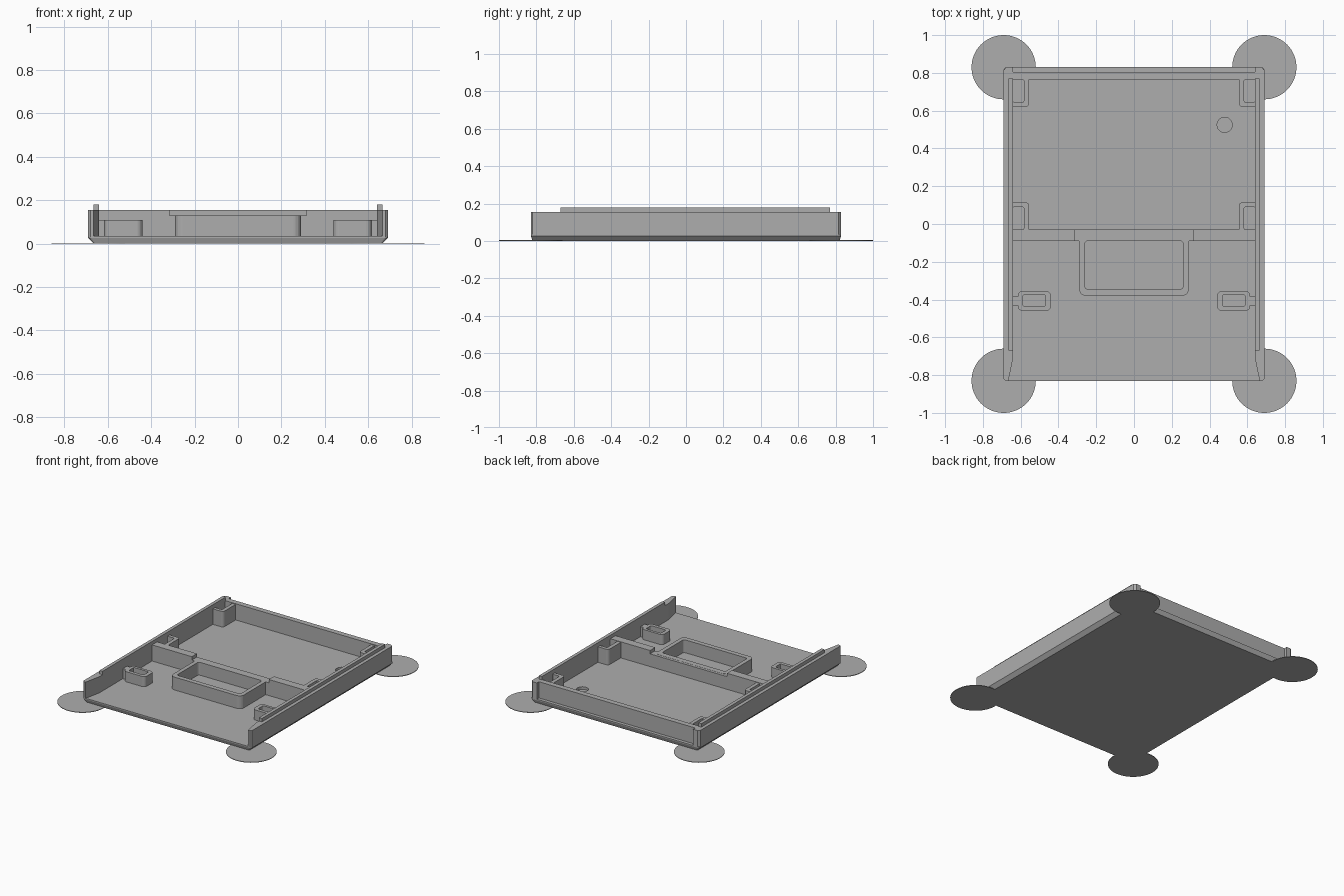
import bpy, bmesh
from math import cos, sin, pi

cube = bpy.data.objects.get("Cube")
if cube:
    bpy.data.objects.remove(cube)

grey = bpy.data.materials.new("plain_grey")
grey.use_nodes = True
grey.diffuse_color = (0.42, 0.42, 0.42, 1)
grey.node_tree.nodes["Principled BSDF"].inputs["Base Color"].default_value = (0.42, 0.42, 0.42, 1)

FLOOR, RIM = 0.035, 0.155


def finish(name, bm):
    bmesh.ops.recalc_face_normals(bm, faces=bm.faces)
    mesh = bpy.data.meshes.new(name)
    bm.to_mesh(mesh)
    bm.free()
    mesh.materials.append(grey)
    obj = bpy.data.objects.new(name, mesh)
    bpy.context.collection.objects.link(obj)
    return obj


def rect(x0, x1, y0, y1, r=0.0, n=5):
    """Rectangle outline, with rounded corners when r is set."""
    if not r:
        return [(x0, y0), (x1, y0), (x1, y1), (x0, y1)]
    corners = [(x1 - r, y1 - r), (x0 + r, y1 - r), (x0 + r, y0 + r), (x1 - r, y0 + r)]
    return [(cx + r * cos((q + i / n) * pi / 2), cy + r * sin((q + i / n) * pi / 2))
            for q, (cx, cy) in enumerate(corners) for i in range(n + 1)]


def circle(cx, cy, r, n=48):
    return [(cx + r * cos(2 * pi * i / n), cy + r * sin(2 * pi * i / n)) for i in range(n)]


def loft(name, sections):
    """Solid through outlines of equal count, each given with its height."""
    bm = bmesh.new()
    loops = [[bm.verts.new((x, y, z)) for x, y in pts] for pts, z in sections]
    n = len(loops[0])
    for a, b in zip(loops, loops[1:]):
        for i in range(n):
            j = (i + 1) % n
            bm.faces.new((a[i], a[j], b[j], b[i]))
    bm.faces.new(loops[0])
    bm.faces.new(loops[-1])
    return finish(name, bm)


def prism(name, pts, z0, z1):
    return loft(name, [(pts, z0), (pts, z1)])


def frame(name, outer, inner, z0, z1):
    """Hollow upright tube between two outlines of equal count."""
    bm = bmesh.new()
    loops = [[bm.verts.new((x, y, z)) for x, y in pts]
             for pts, z in ((outer, z0), (outer, z1), (inner, z1), (inner, z0))]
    n = len(outer)
    for k in range(4):
        a, b = loops[k], loops[(k + 1) % 4]
        for i in range(n):
            j = (i + 1) % n
            bm.faces.new((a[i], a[j], b[j], b[i]))
    return finish(name, bm)


def mirrored(pts, s):
    return [(x * s, y) for x, y in pts]


# Base plate with chamfered underside
base = loft("base_plate", [(rect(-0.665, 0.665, -0.82, 0.82, 0.01), 0),
                           (rect(-0.69, 0.69, -0.83, 0.83, 0.015), 0.027),
                           (rect(-0.69, 0.69, -0.83, 0.83, 0.015), FLOOR)])

# Shallow round recess in the floor
cutter = prism("recess_cutter", circle(0.48, 0.525, 0.04, 32), 0.015, 0.1)
cutter.hide_render = True
cutter.hide_viewport = True
cut = base.modifiers.new("recess", "BOOLEAN")
cut.operation = "DIFFERENCE"
cut.object = cutter

# Back wall, set in from the rear edge
prism("back_wall", rect(-0.65, 0.65, 0.765, 0.805), 0.03, RIM)

# Cross wall with a lowered middle
for s, side in ((1, "left"), (-1, "right")):
    prism(f"cross_wall_{side}", mirrored(rect(0.315, 0.65, -0.09, -0.03), s), 0.03, RIM - 0.001)
prism("cross_wall_middle", rect(-0.32, 0.32, -0.09, -0.03), 0.03, 0.129)

# Central pocket
frame("pocket_frame", rect(-0.29, 0.29, -0.38, -0.05, 0.035),
      rect(-0.26, 0.26, -0.345, -0.09, 0.015), 0.03, 0.13)

for s, side in ((1, "left"), (-1, "right")):
    # Side wall, tapering at the open front
    wall = [(0.665, -0.83), (0.68, -0.83), (0.69, -0.82), (0.69, 0.815), (0.675, 0.83),
            (0.64, 0.83), (0.64, -0.71)]
    prism(f"side_wall_{side}", mirrored(wall, s), 0.03, RIM)
    # Raised tongue along the wall top
    prism(f"tongue_{side}", mirrored(rect(0.64, 0.665, -0.67, 0.77), s), 0.15, 0.18)
    # Hollow corner posts
    for place, y0, y1, h0, h1 in (("back", 0.62, 0.785, 0.645, 0.765),
                                  ("middle", -0.06, 0.115, -0.03, 0.09)):
        frame(f"{place}_post_{side}", mirrored(rect(0.555, 0.67, y0, y1, 0.02), s),
              mirrored(rect(0.583, 0.641, h0, h1, 0.008), s), 0.03, 0.15)
    # Slotted boss and the rib joining it to the wall
    frame(f"boss_{side}", mirrored(rect(0.44, 0.615, -0.46, -0.355, 0.025), s),
          mirrored(rect(0.468, 0.59, -0.435, -0.375, 0.01), s), 0.03, 0.11)
    prism(f"boss_rib_{side}", mirrored(rect(0.6, 0.65, -0.432, -0.383), s), 0.03, 0.109)
    # Thin round corner pads
    for y, end in ((0.83, "back"), (-0.83, "front")):
        prism(f"{end}_pad_{side}", circle(0.69 * s, y, 0.17, 64), 0, 0.004)
